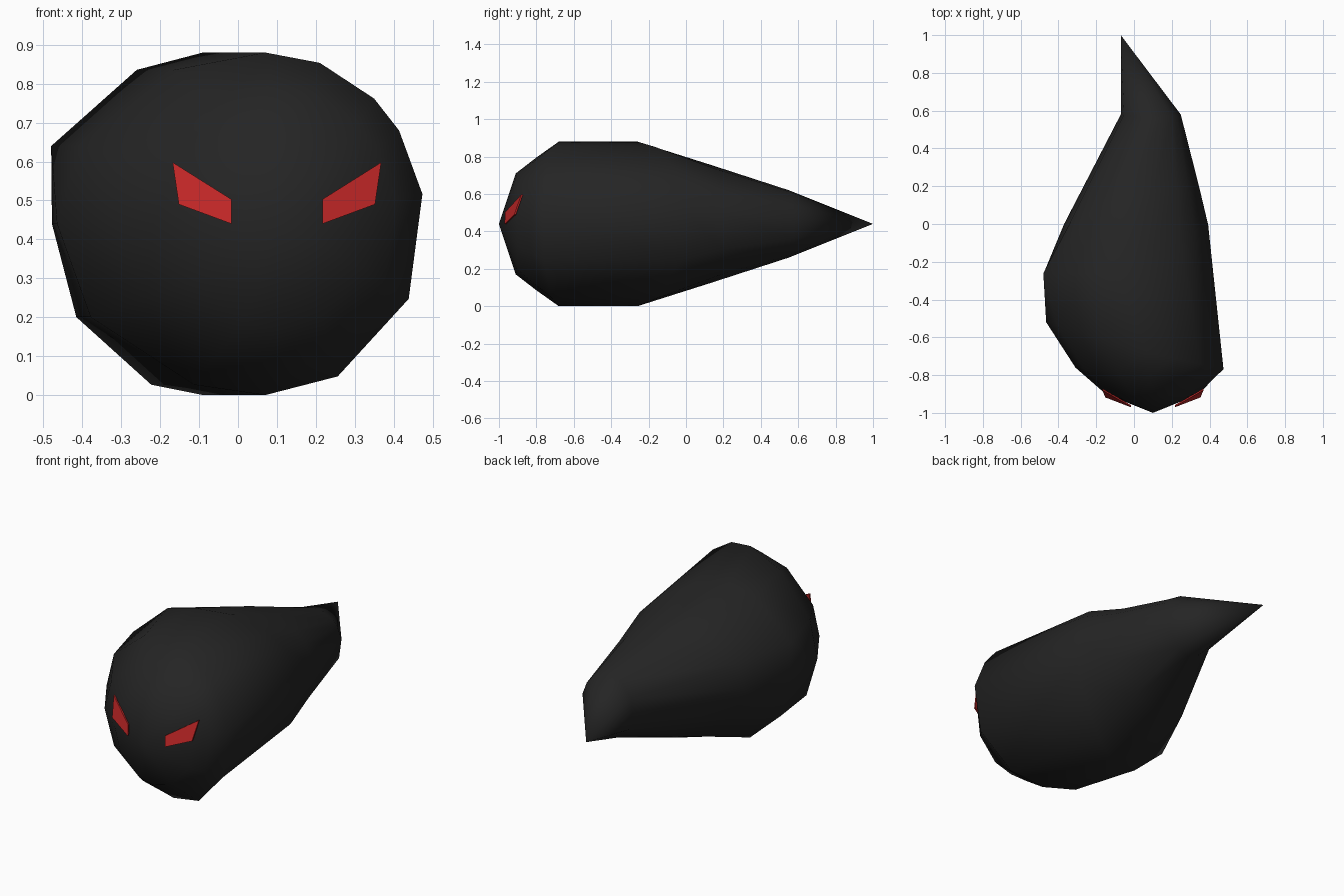
import bpy, bmesh, math
from mathutils import Vector

if "Cube" in bpy.data.objects:
    bpy.data.objects.remove(bpy.data.objects["Cube"])

MID = 0.44  # height of the body axis


def material(name, rgb):
    m = bpy.data.materials.new(name)
    m.diffuse_color = (*rgb, 1)
    m.use_nodes = True
    m.node_tree.nodes["Principled BSDF"].inputs["Base Color"].default_value = m.diffuse_color
    return m


def add_object(name, bm, mat):
    bmesh.ops.recalc_face_normals(bm, faces=bm.faces)
    me = bpy.data.meshes.new(name)
    bm.to_mesh(me)
    bm.free()
    me.materials.append(mat)
    ob = bpy.data.objects.new(name, me)
    bpy.context.collection.objects.link(ob)
    return ob


black = material("soft black", (0.018, 0.018, 0.018))
red = material("red", (0.56, 0.021, 0.021))

# Body: uneven teardrop, lofted through bent rings
# each ring: top/bottom point (x, y), left point, right point, half height
rings = [
    ((0.10, -0.91), (-0.15, -0.90), (0.35, -0.90), 0.27),
    ((0.085, -0.80), (-0.31, -0.76), (0.41, -0.835), 0.355),
    ((0.07, -0.68), (-0.465, -0.52), (0.48, -0.77), 0.44),
    ((-0.09, -0.26), (-0.478, -0.26), (0.40, 0.0), 0.44),
    ((-0.03, 0.15), (-0.37, 0.0), (0.35, 0.20), 0.31),
    ((0.09, 0.55), (-0.07, 0.58), (0.25, 0.58), 0.18),
]
angles = [90, 70, 47, 33, 10, -26, -63, -90, -110, -147, -180, -207, -244]

bm = bmesh.new()
loops = []
for i, (top, left, right, h) in enumerate(rings):
    loop = []
    for a in angles:
        c, s = math.cos(math.radians(a)), math.sin(math.radians(a))
        p = Vector(top).lerp(Vector(right if c > 0 else left), abs(c))
        if i == 3 and a == -207:  # bulge on the upper left
            p.x = -0.48
        loop.append(bm.verts.new((p.x, p.y, MID + h * s)))
    loops.append(loop)
nose = bm.verts.new((0.10, -1, MID))
tip = bm.verts.new((-0.07, 1, MID))
n = len(angles)
for k in range(n):
    j = (k + 1) % n
    bm.faces.new((nose, loops[0][k], loops[0][j]))
    bm.faces.new((tip, loops[-1][j], loops[-1][k]))
    for a, b in zip(loops, loops[1:]):
        bm.faces.new((a[k], b[k], b[j], a[j]))
for f in bm.faces:
    f.smooth = True
add_object("body", bm, black)

# Eyes: thin slanted plates, mirrored about the nose line x = 0.1
eye = [(0.117, -0.970, 0.44), (0.117, -0.967, 0.503),
       (0.268, -0.880, 0.598), (0.252, -0.918, 0.49)]
for name, side in (("left_eye", -1), ("right_eye", 1)):
    bm = bmesh.new()
    front = [bm.verts.new((0.10 + side * x, y, z)) for x, y, z in eye]
    back = [bm.verts.new(v.co + Vector((0, 0.009, 0))) for v in front]
    bm.faces.new(front)
    bm.faces.new(back[::-1])
    for k in range(4):
        j = (k + 1) % 4
        bm.faces.new((front[k], back[k], back[j], front[j]))
    add_object(name, bm, red)
